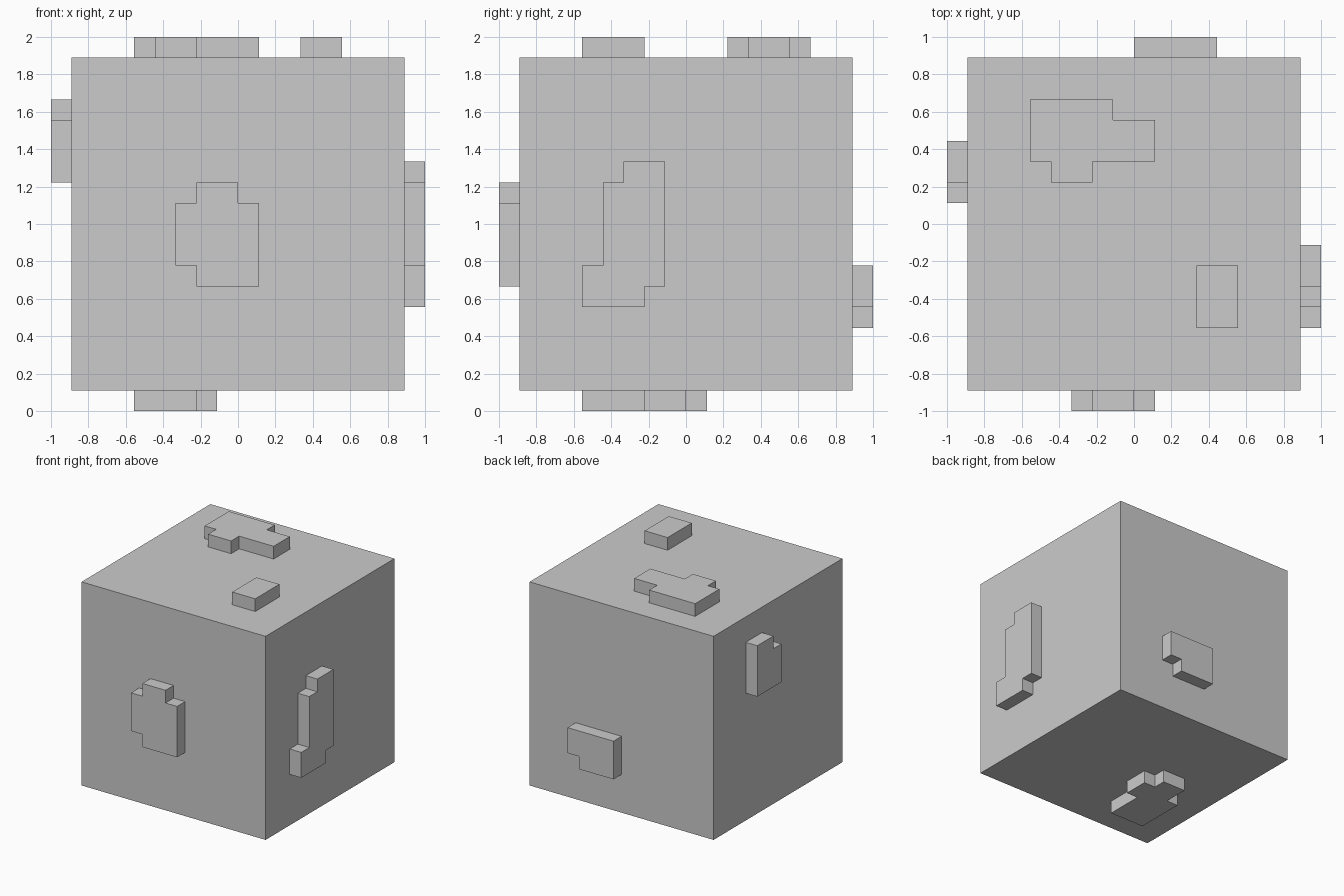
import bpy, bmesh
from mathutils import Vector

if "Cube" in bpy.data.objects:
    bpy.data.objects.remove(bpy.data.objects["Cube"])

U = 1 / 9          # everything sits on a grid of ninths
IN, OUT = 8, 9     # body face and raised patch distance from the centre


def finish(name, bm):
    bmesh.ops.recalc_face_normals(bm, faces=bm.faces)
    mesh = bpy.data.meshes.new(name)
    bm.to_mesh(mesh)
    bm.free()
    obj = bpy.data.objects.new(name, mesh)
    bpy.context.collection.objects.link(obj)
    return obj


def patch(name, axis, sign, outline):
    """Raise a flat outline (grid units) from the body face on the given axis."""
    def place(a, b, d):
        p = [a, b]
        p.insert(axis, d * sign + (OUT if axis == 2 else 0))
        return Vector(p) * U

    bm = bmesh.new()
    base = bm.faces.new([bm.verts.new(place(a, b, IN)) for a, b in outline])
    ext = bmesh.ops.extrude_face_region(bm, geom=[base], use_keep_orig=True)
    verts = [g for g in ext["geom"] if isinstance(g, bmesh.types.BMVert)]
    bmesh.ops.translate(bm, verts=verts, vec=place(0, 0, OUT) - place(0, 0, IN))
    return finish(name, bm)


# Main cube
bm = bmesh.new()
bmesh.ops.create_cube(bm, size=2 * IN * U)
bmesh.ops.translate(bm, verts=bm.verts, vec=(0, 0, OUT * U))
finish("body", bm)

# Raised patches: front/back outlines in x,z; sides in y,z; top/bottom in x,y
patch("front_patch", 1, -1, [(-2, 6), (1, 6), (1, 10), (0, 10), (0, 11),
                             (-2, 11), (-2, 10), (-3, 10), (-3, 7), (-2, 7)])
patch("back_patch", 1, 1, [(0, 4), (3, 4), (3, 5), (4, 5), (4, 7), (0, 7)])
patch("right_patch", 0, 1, [(-5, 5), (-2, 5), (-2, 6), (-1, 6), (-1, 12),
                            (-3, 12), (-3, 11), (-4, 11), (-4, 7), (-5, 7)])
patch("left_patch", 0, -1, [(1, 11), (4, 11), (4, 15), (2, 15), (2, 14), (1, 14)])
patch("top_patch_large", 2, 1, [(-5, 3), (-4, 3), (-4, 2), (-2, 2), (-2, 3),
                                (1, 3), (1, 5), (-1, 5), (-1, 6), (-5, 6)])
patch("top_patch_small", 2, 1, [(3, -5), (5, -5), (5, -2), (3, -2)])
patch("bottom_patch", 2, -1, [(-5, -5), (-2, -5), (-2, -2), (-1, -2), (-1, 0),
                              (-2, 0), (-2, 1), (-4, 1), (-4, -1), (-5, -1)])
